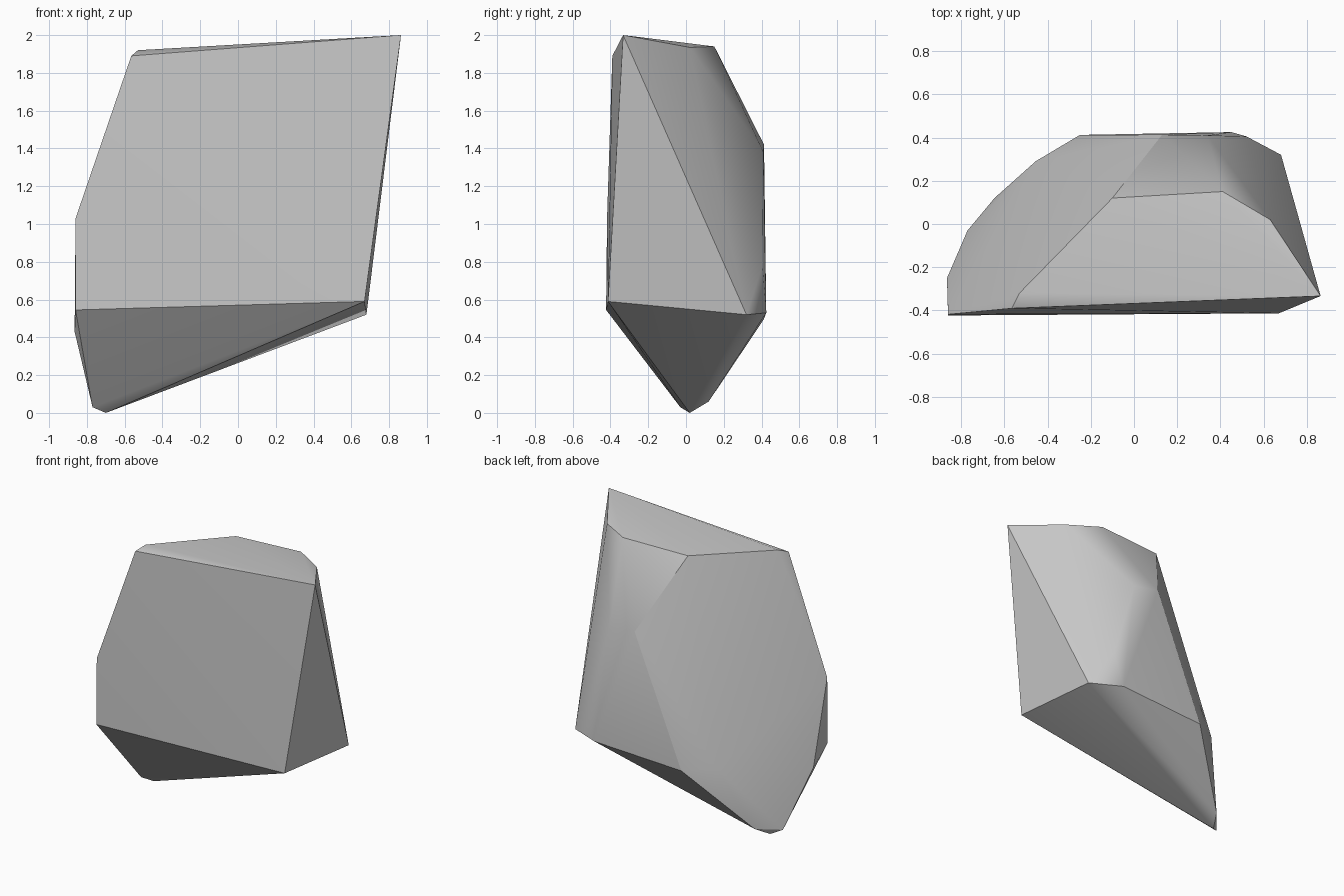
import bpy, bmesh, math

cube = bpy.data.objects.get("Cube")
if cube:
    bpy.data.objects.remove(cube, do_unlink=True)

# Stone colour
stone = bpy.data.materials.new("stone_grey")
stone.use_nodes = True
colour = (0.58, 0.58, 0.58, 1)
stone.diffuse_color = colour
bsdf = next(n for n in stone.node_tree.nodes if n.type == "BSDF_PRINCIPLED")
bsdf.inputs["Base Color"].default_value = colour
bsdf.inputs["Roughness"].default_value = 0.9

# Corner points of the rock, grouped by the facet they outline
front_face = [(-.565, -.39, 1.89), (.863, -.333, 2), (.67, -.413, .59),
              (-.86, -.423, .545), (-.86, -.418, 1.03)]
top_face = [(-.53, -.32, 1.92), (-.1, .12, 1.93), (.41, .15, 1.94), (.63, .02, 1.935)]
back_face = [(.34, .41, 1.38), (.13, .413, 1.42), (.52, .405, .78), (.3, .417, .9)]
lower_rim = [(.68, .32, .52), (.45, .425, .53), (-.25, .412, .495),
             (-.455, .29, .52), (-.865, -.25, .43)]
bottom_tip = [(-.7, .02, 0), (-.77, -.03, .03), (-.645, .12, .06)]

# Wrap the corners in a convex skin
bm = bmesh.new()
for corner in front_face + top_face + back_face + lower_rim + bottom_tip:
    bm.verts.new(corner)
bmesh.ops.convex_hull(bm, input=bm.verts)
loose = [v for v in bm.verts if not v.link_faces]
bmesh.ops.delete(bm, geom=loose, context="VERTS")
bmesh.ops.recalc_face_normals(bm, faces=bm.faces)

mesh = bpy.data.meshes.new("rock")
bm.to_mesh(mesh)
bm.free()
mesh.materials.append(stone)
rock = bpy.data.objects.new("rock", mesh)
bpy.context.collection.objects.link(rock)

# Soft back, crisp cut facets
bpy.ops.object.select_all(action="DESELECT")
rock.select_set(True)
bpy.context.view_layer.objects.active = rock
bpy.ops.object.shade_smooth_by_angle(angle=math.radians(30))
weighted = rock.modifiers.new("facet_shading", "WEIGHTED_NORMAL")
weighted.keep_sharp = True
